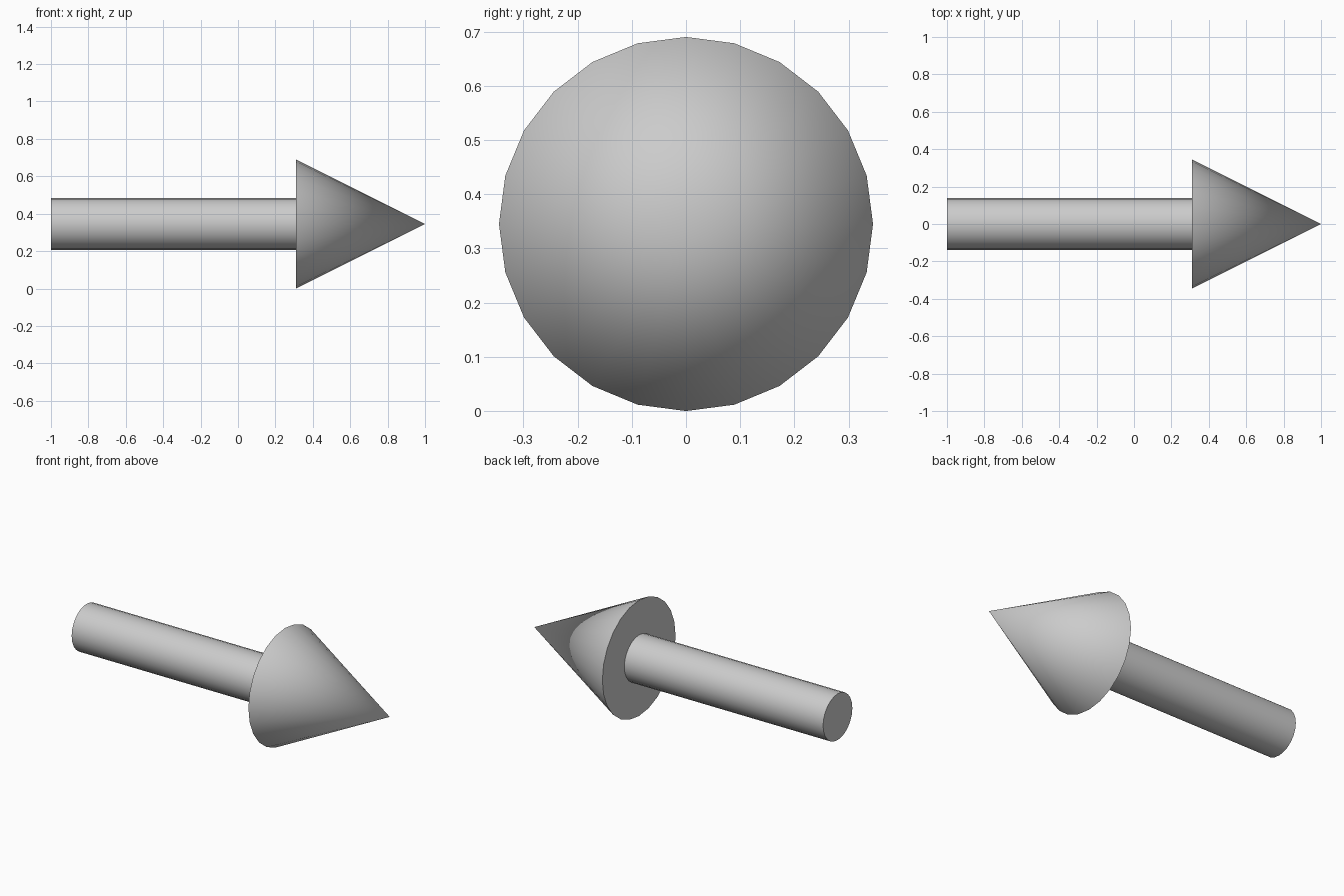
import bpy
from math import pi, radians

if "Cube" in bpy.data.objects:
    bpy.data.objects.remove(bpy.data.objects["Cube"])

SIDES = 24
HEAD_RADIUS = 0.345
SHAFT_RADIUS = 0.138
TAIL_X, NECK_X, TIP_X = -1.0, 0.31, 1.0


def cone_along_x(name, x0, x1, r0, r1):
    """Cylinder or cone running from x0 to x1 on the arrow's axis."""
    bpy.ops.mesh.primitive_cone_add(
        vertices=SIDES, radius1=r0, radius2=r1, depth=x1 - x0,
        location=((x0 + x1) / 2, 0, HEAD_RADIUS), rotation=(0, pi / 2, 0))
    obj = bpy.context.object
    obj.name = name
    bpy.ops.object.transform_apply(location=False, rotation=True, scale=True)
    bpy.ops.object.shade_smooth_by_angle(angle=radians(30))
    return obj


# Round shaft, ending at the back of the head
cone_along_x("arrow_shaft", TAIL_X, NECK_X, SHAFT_RADIUS, SHAFT_RADIUS)

# Pointed head
cone_along_x("arrow_head", NECK_X, TIP_X, HEAD_RADIUS, 0)
